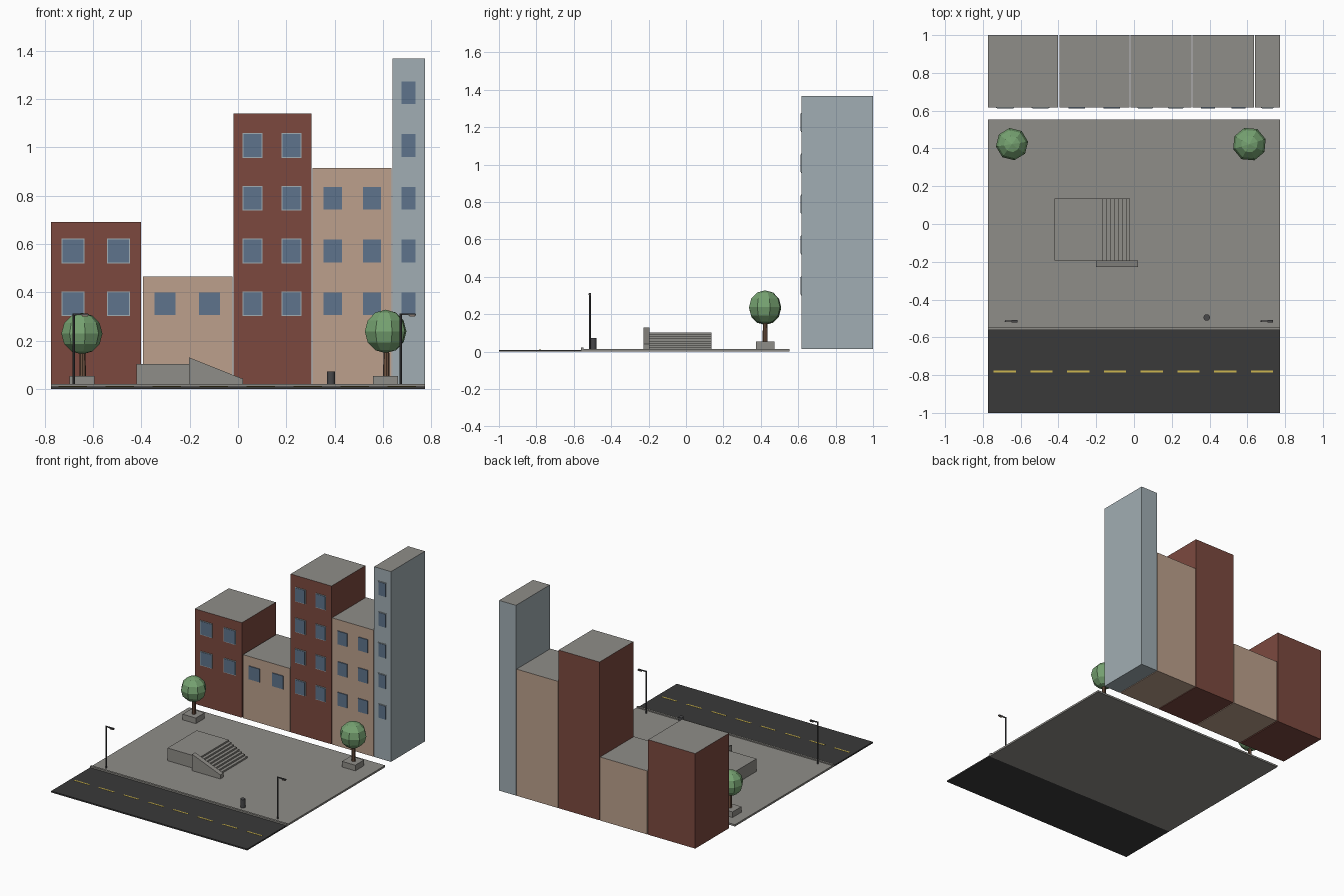
import bpy, bmesh, math
from mathutils import Matrix

if "Cube" in bpy.data.objects:
    bpy.data.objects.remove(bpy.data.objects["Cube"], do_unlink=True)


def material(name, rgb):
    """Make a flat material from sRGB 0-255 values."""
    lin = [((c / 255 + 0.055) / 1.055) ** 2.4 for c in rgb] + [1.0]
    m = bpy.data.materials.new(name)
    m.use_nodes = True
    m.diffuse_color = lin
    bsdf = m.node_tree.nodes["Principled BSDF"]
    bsdf.inputs["Base Color"].default_value = lin
    bsdf.inputs["Roughness"].default_value = 0.9
    return m


BRICK = material("brick red", (124, 73, 63))
TAN = material("warm tan", (188, 160, 140))
PALE = material("pale blue grey", (161, 174, 179))
GLASS = material("window blue", (95, 116, 140))
STONE = material("concrete grey", (143, 141, 136))
ROAD = material("asphalt", (58, 58, 58))
LEAF = material("leaf green", (118, 162, 113))
BARK = material("bark brown", (112, 84, 66))
METAL = material("dark metal", (72, 72, 74))
YELLOW = material("road yellow", (205, 182, 80))


def finish(name, bm, *mats):
    bmesh.ops.recalc_face_normals(bm, faces=bm.faces)
    me = bpy.data.meshes.new(name)
    bm.to_mesh(me)
    bm.free()
    for m in mats:
        me.materials.append(m)
    ob = bpy.data.objects.new(name, me)
    bpy.context.collection.objects.link(ob)
    return ob


def add_box(bm, x0, x1, y0, y1, z0, z1):
    mat = (Matrix.Translation(((x0 + x1) / 2, (y0 + y1) / 2, (z0 + z1) / 2))
           @ Matrix.Diagonal((x1 - x0, y1 - y0, z1 - z0, 1)))
    bmesh.ops.create_cube(bm, size=1, matrix=mat)


def box(name, mat, *bounds):
    bm = bmesh.new()
    add_box(bm, *bounds)
    return finish(name, bm, mat)


def cylinder(name, mat, x, y, z0, z1, r, sides=12, r_top=None):
    bm = bmesh.new()
    bmesh.ops.create_cone(bm, cap_ends=True, segments=sides, radius1=r,
                          radius2=r if r_top is None else r_top, depth=z1 - z0,
                          matrix=Matrix.Translation((x, y, (z0 + z1) / 2)))
    return finish(name, bm, mat)


def prism(name, mat, profile, y0, y1):
    """Extrude an x-z profile along y."""
    bm = bmesh.new()
    face = bm.faces.new([bm.verts.new((x, y0, z)) for x, z in profile])
    new = bmesh.ops.extrude_face_region(bm, geom=[face])["geom"]
    bmesh.ops.translate(bm, vec=(0, y1 - y0, 0),
                        verts=[v for v in new if isinstance(v, bmesh.types.BMVert)])
    return finish(name, bm, mat)


# Ground: road, plaza and curb
HALF = 0.773
GROUND = 0.013
box("road", ROAD, -HALF, HALF, -1.0, -0.56, 0, 0.01)
box("plaza", STONE, -HALF, HALF, -0.55, 0.553, 0, GROUND)
box("curb", STONE, -HALF, HALF, -0.562, -0.547, 0, 0.021)

# Dashed centre line
bm = bmesh.new()
for i in range(8):
    x = -0.743 + i * 0.1945
    add_box(bm, x, x + 0.118, -0.786, -0.775, 0.009, 0.0115)
finish("lane_dashes", bm, YELLOW)


def building(name, wall, x0, x1, top, columns, rows, win_w, framed):
    y0, y1 = 0.618, 1.0
    bm = bmesh.new()
    add_box(bm, x0, x1, y0, y1, GROUND, top)
    bm.normal_update()
    for f in bm.faces:                      # grey roof on top
        f.material_index = 1 if f.normal.z > 0.5 else 0
    finish(name, bm, wall, STONE)
    frames, panes = bmesh.new(), bmesh.new()
    for cx in columns:
        for r in range(rows):
            cz = 0.352 + r * 0.2185
            w, h = win_w / 2, 0.051
            if framed:
                add_box(frames, cx - w, cx + w, y0 - 0.004, y0 + 0.001, cz - h, cz + h)
            w, h = w - 0.004, h - 0.004
            add_box(panes, cx - w, cx + w, y0 - 0.006, y0 + 0.001, cz - h, cz + h)
    if framed:
        finish(name + "_window_frames", frames, PALE)
    else:
        frames.free()
    finish(name + "_window_panes", panes, GLASS)


# Row of buildings along the back
building("left_brick_building", BRICK, -HALF, -0.402, 0.69, (-0.682, -0.495), 2, 0.095, True)
building("low_tan_building", TAN, -0.394, -0.023, 0.465, (-0.302, -0.117), 1, 0.095, False)
building("tall_brick_building", BRICK, -0.018, 0.304, 1.14, (0.06, 0.221), 4, 0.083, True)
building("right_tan_building", TAN, 0.309, 0.635, 0.915, (0.392, 0.554), 3, 0.083, False)
building("tower", PALE, 0.64, HALF, 1.368, (0.706,), 5, 0.066, True)

# Raised platform with steps going down toward +x
STEPS, TOP = 8, 0.103
run, rise = 0.147 / 7, (TOP - GROUND) / STEPS
profile = [(-0.42, GROUND - 0.002), (-0.42, TOP), (-0.167, TOP)]
for i in range(1, STEPS):
    x = -0.167 + (i - 1) * run
    profile += [(x, TOP - i * rise), (x + run, TOP - i * rise)]
profile.append((-0.02, GROUND - 0.002))
prism("platform_steps", STONE, profile, -0.194, 0.135)

# Sloping side wall beside the steps
prism("step_side_wall", STONE,
      [(-0.202, GROUND - 0.002), (0.02, GROUND - 0.002), (0.02, 0.042), (-0.202, 0.13)],
      -0.228, -0.194)


def tree(side, x, y, z, r, turn):
    box(side + "_planter", STONE, x - 0.052, x + 0.052, y - 0.05, y + 0.05, GROUND - 0.002, 0.053)
    cylinder(side + "_trunk", BARK, x + 0.003, y, 0.05, z, 0.014, 8, 0.01)
    bm = bmesh.new()
    bmesh.ops.create_uvsphere(bm, u_segments=8, v_segments=6, radius=r,
                              matrix=Matrix.Translation((x, y, z))
                              @ Matrix.Rotation(turn, 4, "Z"))
    finish(side + "_tree_crown", bm, LEAF)


# Planted trees
tree("right", -0.646, 0.423, 0.229, 0.086, 0.15)
tree("left", 0.611, 0.423, 0.238, 0.09, 0.3)


def street_lamp(side, x, y=-0.514):
    cylinder(side + "_lamp_pole", METAL, x, y, GROUND - 0.002, 0.313, 0.005, 8)
    box(side + "_lamp_arm", METAL, x, x + 0.06, y - 0.003, y + 0.003, 0.306, 0.313)
    box(side + "_lamp_head", METAL, x + 0.032, x + 0.062, y - 0.007, y + 0.007, 0.304, 0.311)
    box(side + "_lamp_light", TAN, x + 0.035, x + 0.059, y - 0.005, y + 0.005, 0.3, 0.305)


# Street lamps
street_lamp("right", -0.68)
street_lamp("left", 0.674)

# Litter bin
bin_can = cylinder("litter_bin", METAL, 0.385, -0.495, GROUND - 0.002, 0.072, 0.017, 16)
bpy.context.view_layer.objects.active = bin_can
bin_can.select_set(True)
bpy.ops.object.shade_smooth_by_angle(angle=math.radians(35))
